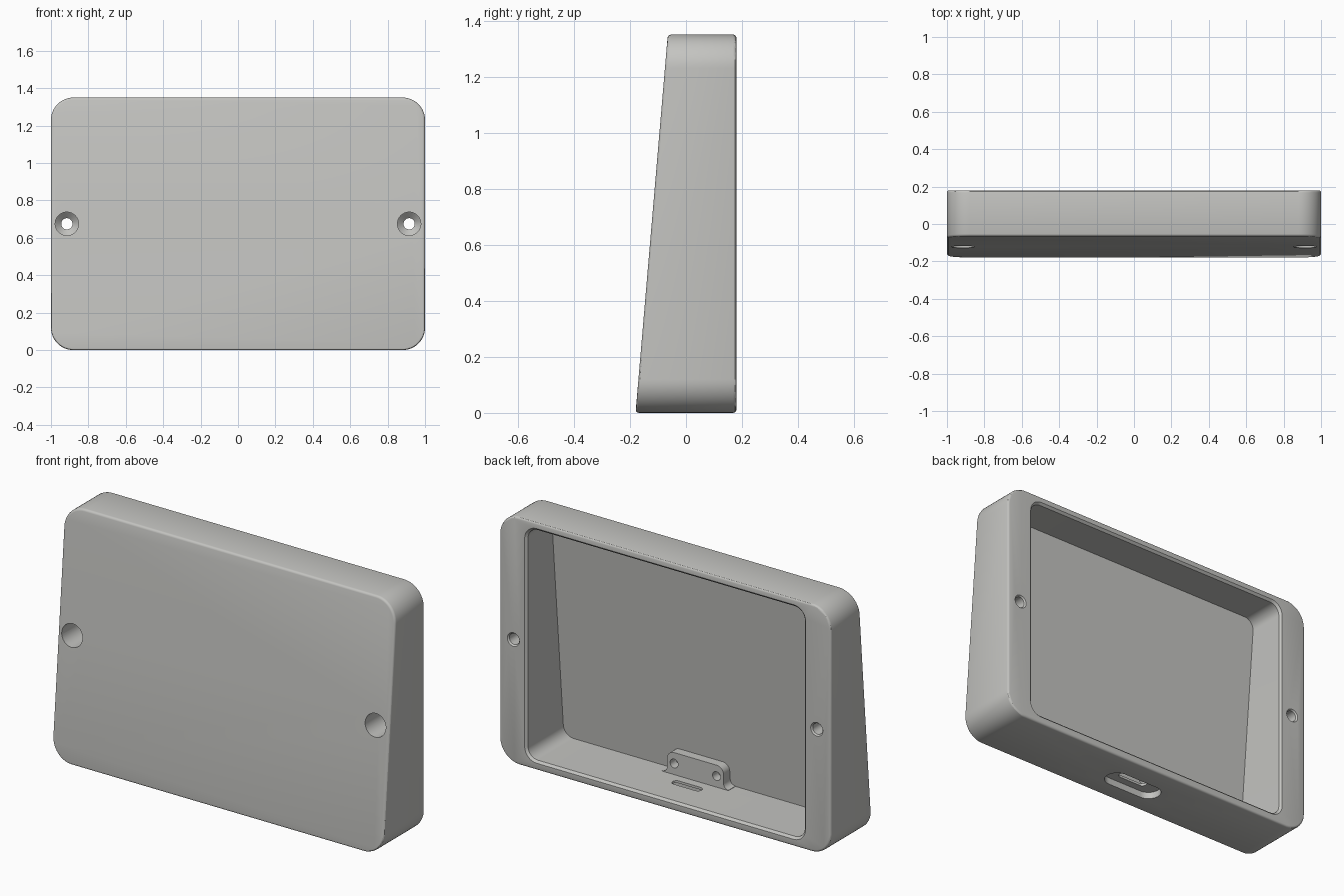
import bpy, bmesh, math

if "Cube" in bpy.data.objects:
    bpy.data.objects.remove(bpy.data.objects["Cube"])

W, H, BACK = 2.0, 1.35, 0.18


def front_y(z):
    """Slanted front plane."""
    return -0.18 + 0.115 * z / H


def rounded_rect(w, h, r, cx=0.0, cy=0.0, seg=12):
    pts = []
    for i, (sx, sy) in enumerate([(1, 1), (-1, 1), (-1, -1), (1, -1)]):
        for k in range(seg + 1):
            a = math.pi / 2 * (i + k / seg)
            pts.append((cx + sx * (w / 2 - r) + r * math.cos(a),
                        cy + sy * (h / 2 - r) + r * math.sin(a)))
    return pts


def circle(r, cx, cz, n=40):
    return [(cx + r * math.cos(2 * math.pi * i / n),
             cz + r * math.sin(2 * math.pi * i / n)) for i in range(n)]


def along_y(pts, y):
    return [(x, y(z) if callable(y) else y, z) for x, z in pts]


def loft(name, rings):
    """Closed solid through a list of equal-length rings."""
    bm = bmesh.new()
    vs = [[bm.verts.new(p) for p in ring] for ring in rings]
    n = len(vs[0])
    for a, b in zip(vs, vs[1:]):
        for i in range(n):
            j = (i + 1) % n
            bm.faces.new((a[i], a[j], b[j], b[i]))
    bm.faces.new(vs[0])
    bm.faces.new(vs[-1])
    bmesh.ops.remove_doubles(bm, verts=bm.verts, dist=1e-5)
    bmesh.ops.recalc_face_normals(bm, faces=bm.faces)
    me = bpy.data.meshes.new(name)
    bm.to_mesh(me)
    bm.free()
    ob = bpy.data.objects.new(name, me)
    bpy.context.collection.objects.link(ob)
    return ob


def add_bevel(ob, width, segments=3):
    m = ob.modifiers.new("edge_round", 'BEVEL')
    m.width, m.segments = width, segments
    m.limit_method, m.angle_limit = 'ANGLE', math.radians(40)


def finish(ob, cutters):
    """Cut, bake the modifiers, colour and smooth."""
    for c in cutters:
        m = ob.modifiers.new("cut", 'BOOLEAN')
        m.operation, m.solver, m.object = 'DIFFERENCE', 'EXACT', c
    dg = bpy.context.evaluated_depsgraph_get()
    me = bpy.data.meshes.new_from_object(ob.evaluated_get(dg))
    ob.modifiers.clear()
    ob.data = me
    for c in cutters:
        bpy.data.objects.remove(c)
    me.materials.clear()
    me.materials.append(grey)
    bpy.ops.object.select_all(action='DESELECT')
    ob.select_set(True)
    bpy.context.view_layer.objects.active = ob
    bpy.ops.object.shade_smooth_by_angle(angle=math.radians(30))


grey = bpy.data.materials.new("warm_grey")
grey.diffuse_color = (0.55, 0.55, 0.53, 1)
grey.use_nodes = True
grey.node_tree.nodes["Principled BSDF"].inputs["Base Color"].default_value = grey.diffuse_color

# Wedge-shaped housing
outline = rounded_rect(W, H, 0.12, 0, H / 2)
housing = loft("housing", [along_y(outline, front_y), along_y(outline, BACK)])
add_bevel(housing, 0.012)

# Cavity open at the back, with a small chamfer on its rim
cz = (0.05 + 1.305) / 2
inner = rounded_rect(1.67, 1.255, 0.06, 0, cz)
rim = rounded_rect(1.694, 1.279, 0.072, 0, cz)
cutters = [loft("cavity_cutter", [
    along_y(inner, lambda z: front_y(z) + 0.035), along_y(inner, BACK - 0.012),
    along_y(rim, BACK), along_y(rim, BACK + 0.05)])]

# Screw holes: deep head recess, cone seat, through hole, chamfered exit
steps = [(-0.3, 0.0625), (0.03, 0.0625), (0.06, 0.03), (BACK - 0.008, 0.03),
         (BACK, 0.037), (0.25, 0.037)]
for s in (-1, 1):
    cutters.append(loft("screw_cutter", [
        along_y(circle(r, s * 0.915, H / 2), y) for y, r in steps]))

# Cable port in the underside: wide recess and narrow slot
for w, d, z0, z1 in [(0.34, 0.13, -0.1, 0.037), (0.175, 0.045, -0.1, 0.1)]:
    shape = rounded_rect(w, d, d / 2 - 0.0005, 0, -0.01)
    cutters.append(loft("port_cutter", [[(x, y, z) for x, y in shape]
                                        for z in (z0, z1)]))
finish(housing, cutters)

# Board bracket on the cavity floor, with flared feet and rounded top
half = [(0.2, 0.035), (0.2, 0.052)]
half += [(0.2 - 0.03 * math.sin(a), 0.082 - 0.03 * math.cos(a))
         for a in (math.pi / 2 * k / 6 for k in range(1, 7))]
half += [(0.13 + 0.04 * math.cos(a), 0.13 + 0.04 * math.sin(a))
         for a in (math.pi / 2 * k / 8 for k in range(9))]
profile = half + [(-x, z) for x, z in reversed(half)]
bracket = loft("bracket", [along_y(profile, -0.15), along_y(profile, -0.08)])
holes = [loft("bracket_cutter", [along_y(circle(0.024, s * 0.128, 0.11, 24), y)
                                 for y in (-0.13, 0)]) for s in (-1, 1)]
finish(bracket, holes)
